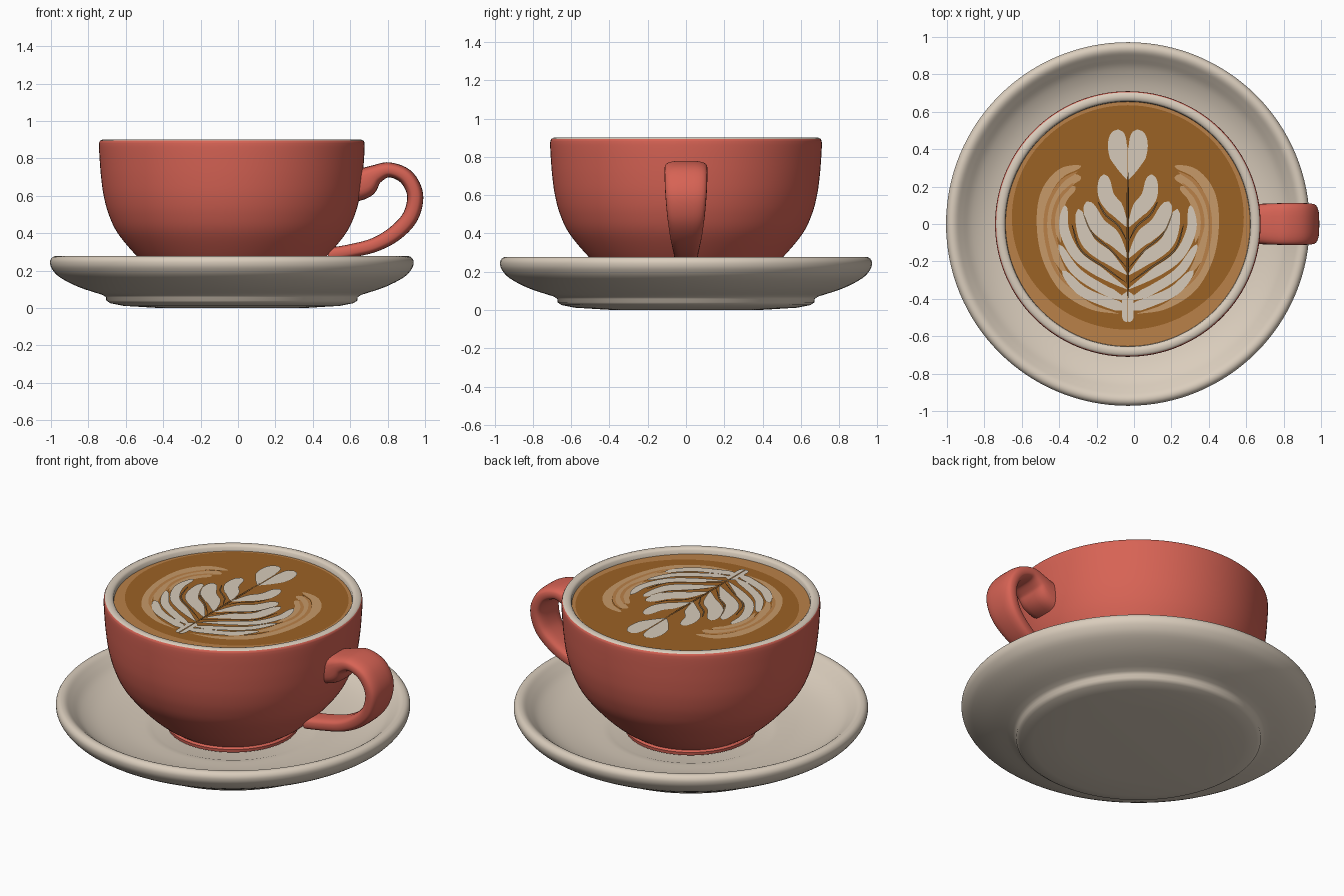
import bpy, bmesh, math
from mathutils import Vector

CX = -0.033  # axis shared by cup and saucer


def material(name, rgb):
    m = bpy.data.materials.new(name)
    m.diffuse_color = (*rgb, 1)
    return m


RED = material("coral glaze", (0.68, 0.125, 0.09))
CREAM = material("cream glaze", (0.70, 0.61, 0.505))
COFFEE = material("coffee brown", (0.33, 0.122, 0.018))
CREMA = material("golden crema", (0.49, 0.22, 0.065))
TAN = material("milky tan", (0.57, 0.32, 0.14))
MILK = material("milk foam", (0.67, 0.59, 0.49))
GROOVE = material("groove brown", (0.19, 0.12, 0.06))


def finish(bm, name, mats, angle=50):
    me = bpy.data.meshes.new(name)
    bm.to_mesh(me)
    bm.free()
    ob = bpy.data.objects.new(name, me)
    bpy.context.collection.objects.link(ob)
    for m in mats:
        me.materials.append(m)
    bpy.ops.object.select_all(action='DESELECT')
    ob.select_set(True)
    bpy.context.view_layer.objects.active = ob
    bpy.ops.object.shade_smooth_by_angle(angle=math.radians(angle))
    return ob


def spline(pts, n=8):
    """Catmull-Rom through points of any dimension."""
    P = [Vector(p) for p in pts]
    P = [2 * P[0] - P[1]] + P + [2 * P[-1] - P[-2]]
    out = []
    for i in range(1, len(P) - 2):
        a, b, c, d = P[i - 1:i + 3]
        for k in range(n):
            t = k / n
            out.append(0.5 * (2 * b + (c - a) * t + (2 * a - 5 * b + 4 * c - d) * t * t
                              + (3 * b - a - 3 * c + d) * t ** 3))
    return out + [P[-2]]


def lathe(name, prof, mats, rule=None, n=128):
    bm = bmesh.new()
    rings = []
    for r, z in prof:
        if r < 1e-5:
            rings.append([bm.verts.new((CX, 0, z))] * n)
        else:
            rings.append([bm.verts.new((CX + r * math.cos(2 * math.pi * i / n),
                                        r * math.sin(2 * math.pi * i / n), z)) for i in range(n)])
    for s, (A, B) in enumerate(zip(rings, rings[1:])):
        for i in range(n):
            j = (i + 1) % n
            f = bm.faces.new(list(dict.fromkeys((A[i], A[j], B[j], B[i]))))
            if rule:
                f.material_index = rule(prof[s], prof[s + 1])
    return finish(bm, name, mats)


# Saucer: foot, flared underside, rolled rim, shallow well
under = [(0, 0), (0.4, 0.001), (0.58, 0.012), (0.65, 0.026), (0.671, 0.04), (0.673, 0.058)]
flare = spline([(0.69, 0.07), (0.82, 0.113), (0.92, 0.165), (0.962, 0.21), (0.972, 0.245),
                (0.963, 0.268), (0.943, 0.278), (0.918, 0.272), (0.885, 0.245), (0.83, 0.2),
                (0.74, 0.16), (0.6, 0.13), (0.45, 0.117)], 4)
lathe("saucer", under + [tuple(p) for p in flare] + [(0.42, 0.107), (0, 0.107)], [CREAM])

# Cup: foot ring, round bowl, cream rim and lining
foot = [(0, 0.115), (0.345, 0.115), (0.36, 0.122), (0.362, 0.14), (0.352, 0.15)]
bowl = spline([(0.365, 0.158), (0.43, 0.205), (0.515, 0.285), (0.61, 0.4), (0.658, 0.5),
               (0.685, 0.6), (0.699, 0.7), (0.707, 0.8), (0.71, 0.86), (0.709, 0.885)], 5)
rim = [(0.704, 0.895), (0.694, 0.9), (0.68, 0.902), (0.665, 0.899), (0.656, 0.89), (0.653, 0.86)]
lathe("cup", foot + [tuple(p) for p in bowl] + rim, [RED, CREAM],
      lambda a, b: 1 if b[1] > 0.85 and b[0] < 0.7 else 0)

# Handle: strap swept along a curve; columns are x, z, half thickness, half width
bm = bmesh.new()
path = spline([(0.61, 0.66, 0.095, 0.108), (0.675, 0.675, 0.085, 0.108), (0.735, 0.715, 0.052, 0.11),
               (0.81, 0.739, 0.04, 0.112), (0.9, 0.70, 0.042, 0.112), (0.947, 0.605, 0.043, 0.108),
               (0.922, 0.49, 0.043, 0.098), (0.84, 0.4, 0.042, 0.085), (0.73, 0.338, 0.038, 0.072),
               (0.6, 0.305, 0.036, 0.065), (0.48, 0.285, 0.036, 0.065)], 7)
N, rings = 28, []
for i, p in enumerate(path):
    d = path[min(i + 1, len(path) - 1)] - path[max(i - 1, 0)]
    d = Vector((d[0], d[1])).normalized()
    ring = []
    for k in range(N):
        c, s = math.cos(2 * math.pi * k / N), math.sin(2 * math.pi * k / N)
        u = math.copysign(abs(c) ** 0.65, c) * p[2]
        v = math.copysign(abs(s) ** 0.65, s) * p[3]
        ring.append(bm.verts.new((p[0] - d.y * u, v, p[1] + d.x * u)))
    rings.append(ring)
for A, B in zip(rings, rings[1:]):
    for k in range(N):
        bm.faces.new((A[k], A[(k + 1) % N], B[(k + 1) % N], B[k]))
bm.faces.new(rings[0])
bm.faces.new(rings[-1])
bmesh.ops.recalc_face_normals(bm, faces=bm.faces)
finish(bm, "handle", [RED])


# Coffee surface: golden crema disc with a slightly offset brown disc
def disc(name, rx, ry, y, z, mat):
    bm = bmesh.new()
    bm.faces.new([bm.verts.new((CX + rx * math.cos(a), y + ry * math.sin(a), z))
                  for a in (2 * math.pi * i / 96 for i in range(96))])
    finish(bm, name, [mat])


disc("crema", 0.655, 0.655, 0, 0.868, CREMA)
disc("coffee", 0.62, 0.60, 0.035, 0.870, COFFEE)


# Milk art: tapered ribbons mirrored about the stem
def ribbons(name, strokes, z, mat, sides=(1, -1)):
    bm = bmesh.new()
    for si, (width, taper, pts) in enumerate(strokes):
        C = spline(pts, 10)
        for side in sides:
            prev = None
            for i, p in enumerate(C):
                t = i / (len(C) - 1)
                d = (C[min(i + 1, len(C) - 1)] - C[max(i - 1, 0)]).normalized()
                w = width / 2 * max(0.05, min(1, t / taper) ** 0.8 * math.sqrt(max(0, 1 - t ** 8)))
                o = Vector((-d.y, d.x)) * w
                zz = z + si * 0.0003
                row = [bm.verts.new((CX + side * max(q.x, 0.002), q.y, zz)) for q in (p + o, p - o)]
                if prev:
                    f = bm.faces.new((prev[0], prev[1], row[1], row[0]))
                    f.normal_update()
                    if f.normal.z < 0:
                        f.normal_flip()
                prev = row
    finish(bm, name, [mat])


# Outer swirls
ribbons("tan_swirls", [
    (0.055, 0.3, [(0.05, -0.48), (0.2, -0.44), (0.34, -0.34), (0.43, -0.18), (0.46, 0),
                  (0.44, 0.16), (0.36, 0.27), (0.25, 0.31)]),
    (0.06, 0.3, [(0.3, -0.31), (0.385, -0.17), (0.415, 0), (0.385, 0.14), (0.31, 0.23), (0.25, 0.25)]),
    (0.05, 0.3, [(0.36, -0.1), (0.38, 0.02), (0.345, 0.14), (0.28, 0.2)]),
], 0.872, TAN)
ribbons("crema_swirls", [
    (0.02, 0.3, [(0.22, -0.41), (0.37, -0.27), (0.435, -0.08), (0.43, 0.09), (0.36, 0.22), (0.27, 0.28)]),
    (0.02, 0.3, [(0.36, -0.17), (0.4, 0.0), (0.37, 0.13), (0.29, 0.22)]),
], 0.8735, CREMA)

# Leaf pairs and heart-shaped tip
ribbons("milk_leaves", [
    (0.105, 0.5, [(0, 0.235), (0.03, 0.32), (0.055, 0.41), (0.052, 0.505)]),
    (0.085, 0.4, [(0, -0.02), (0.055, 0.07), (0.115, 0.15), (0.128, 0.265)]),
    (0.09, 0.4, [(0, -0.185), (0.075, -0.08), (0.165, 0.0), (0.22, 0.12)]),
    (0.075, 0.4, [(0, -0.275), (0.1, -0.185), (0.215, -0.09), (0.265, 0.08)]),
    (0.055, 0.3, [(0, -0.35), (0.13, -0.27), (0.27, -0.17), (0.34, -0.03), (0.335, 0.1)]),
    (0.05, 0.2, [(0, -0.41), (0.14, -0.345), (0.28, -0.25), (0.37, -0.11)]),
    (0.055, 0.15, [(0, -0.455), (0.12, -0.415), (0.25, -0.355), (0.35, -0.25)]),
], 0.875, MILK)
ribbons("milk_base", [(0.06, 0.1, [(0, -0.36), (0, -0.42), (0.002, -0.47), (0.008, -0.525)])],
        0.8775, MILK)

# Fine grooves down the stem and along the leaves
ribbons("stem_groove", [
    (0.012, 0.3, [(0.001, 0.3), (0.001, 0.1), (0.001, -0.15), (0.001, -0.4)]),
    (0.009, 0.3, [(0, -0.1), (0.05, -0.01), (0.12, 0.05), (0.16, 0.12)]),
    (0.009, 0.3, [(0, -0.24), (0.09, -0.14), (0.19, -0.05), (0.24, 0.06)]),
    (0.009, 0.3, [(0, -0.32), (0.12, -0.235), (0.25, -0.14), (0.3, 0.0)]),
], 0.8785, GROOVE)
